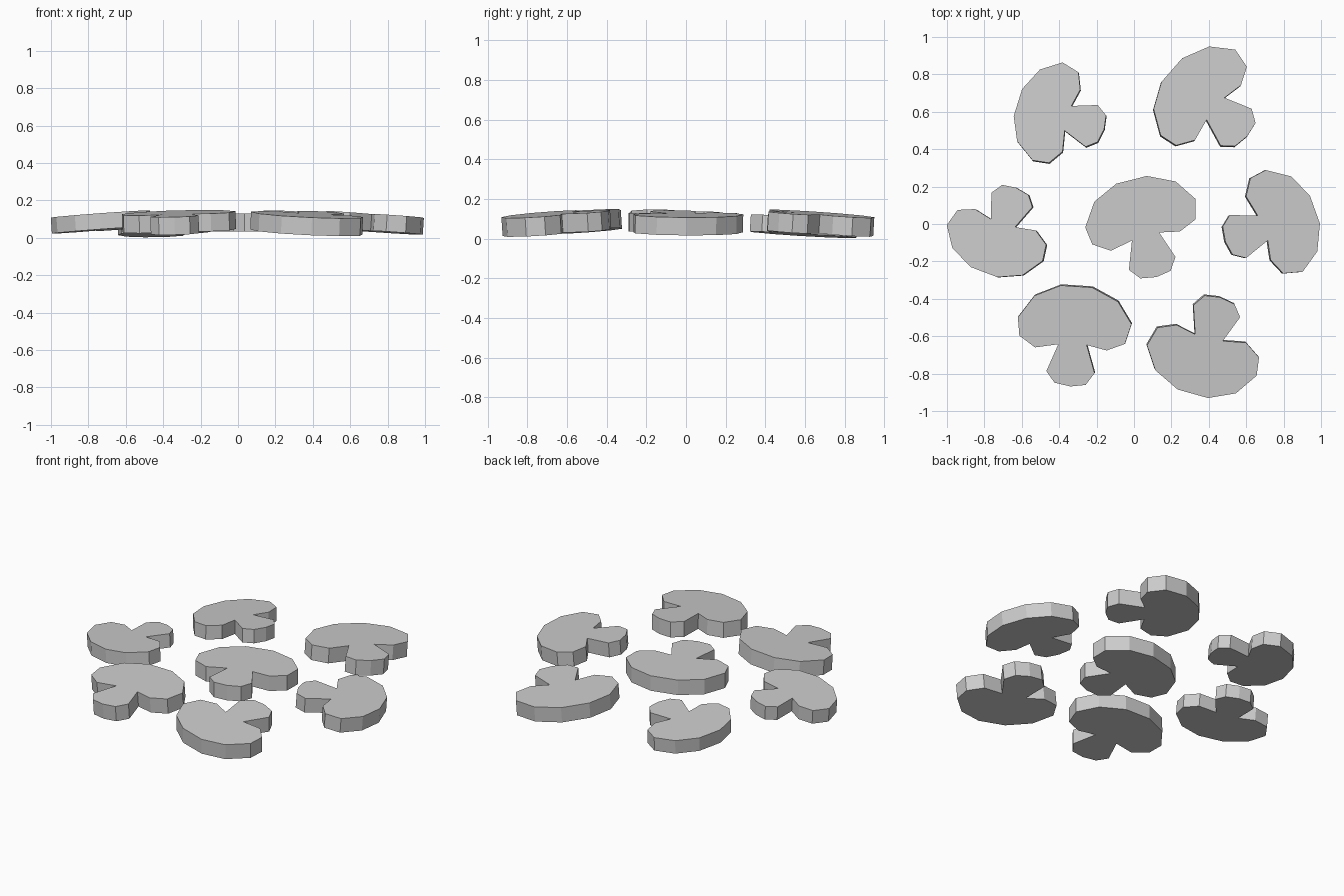
import bpy, bmesh
from math import radians
from mathutils import Matrix, Vector

if "Cube" in bpy.data.objects:
    bpy.data.objects.remove(bpy.data.objects["Cube"])

# Shared outline of a sliced mushroom: cap on top, stem flaring below
OUTLINE = [(-.292, .146), (-.203, .262), (-.062, .317), (.106, .306), (.244, .230),
           (.316, .109), (.281, .004), (.183, -.031), (.076, -.002),          # right lip
           (.118, -.153), (.070, -.216), (-.012, -.224), (-.096, -.204),      # stem
           (-.140, -.142), (-.076, .002), (-.200, -.015), (-.284, .048)]      # left lip


def mushroom_slice(name, x, y, z, turn, scale, slope_x=0, slope_y=0):
    """Flat slab; (x, y) is its top-face anchor, z its underside, slopes tilt it."""
    depth = .095 * scale
    bm = bmesh.new()
    face = bm.faces.new([bm.verts.new((px * scale, py * scale, 0)) for px, py in OUTLINE])
    ext = bmesh.ops.extrude_face_region(bm, geom=[face])
    bmesh.ops.translate(bm, vec=(0, 0, -depth),
                        verts=[v for v in ext["geom"] if isinstance(v, bmesh.types.BMVert)])
    bmesh.ops.recalc_face_normals(bm, faces=bm.faces)
    mesh = bpy.data.meshes.new(name)
    bm.to_mesh(mesh)
    bm.free()
    obj = bpy.data.objects.new(name, mesh)
    bpy.context.collection.objects.link(obj)
    normal = Vector((-slope_x, -slope_y, 1)).normalized()
    tilt = Vector((0, 0, 1)).rotation_difference(normal).to_matrix().to_4x4()
    obj.matrix_world = (Matrix.Translation((x, y, z + depth)) @ tilt
                        @ Matrix.Rotation(radians(turn), 4, 'Z'))


# Middle slice, level
mushroom_slice("mushroom_slice_centre", .062, -.067, .035, 18, 1)

# Ring of slices, each raised towards the middle
mushroom_slice("mushroom_slice_right", .688, -.021, .038, -66.5, .95, -.07, -.015)
mushroom_slice("mushroom_slice_back_right", .436, .616, .032, 52.5, 1, -.035, -.06)
mushroom_slice("mushroom_slice_back_left", -.353, .565, .025, 76.5, .9, .036, -.065)
mushroom_slice("mushroom_slice_left", -.701, .005, .043, 163, .9, .07, -.02)
mushroom_slice("mushroom_slice_front_left", -.329, -.645, .031, 0, 1, .03, .065)
mushroom_slice("mushroom_slice_front_right", .401, -.608, .034, 168, 1, -.04, .065)
